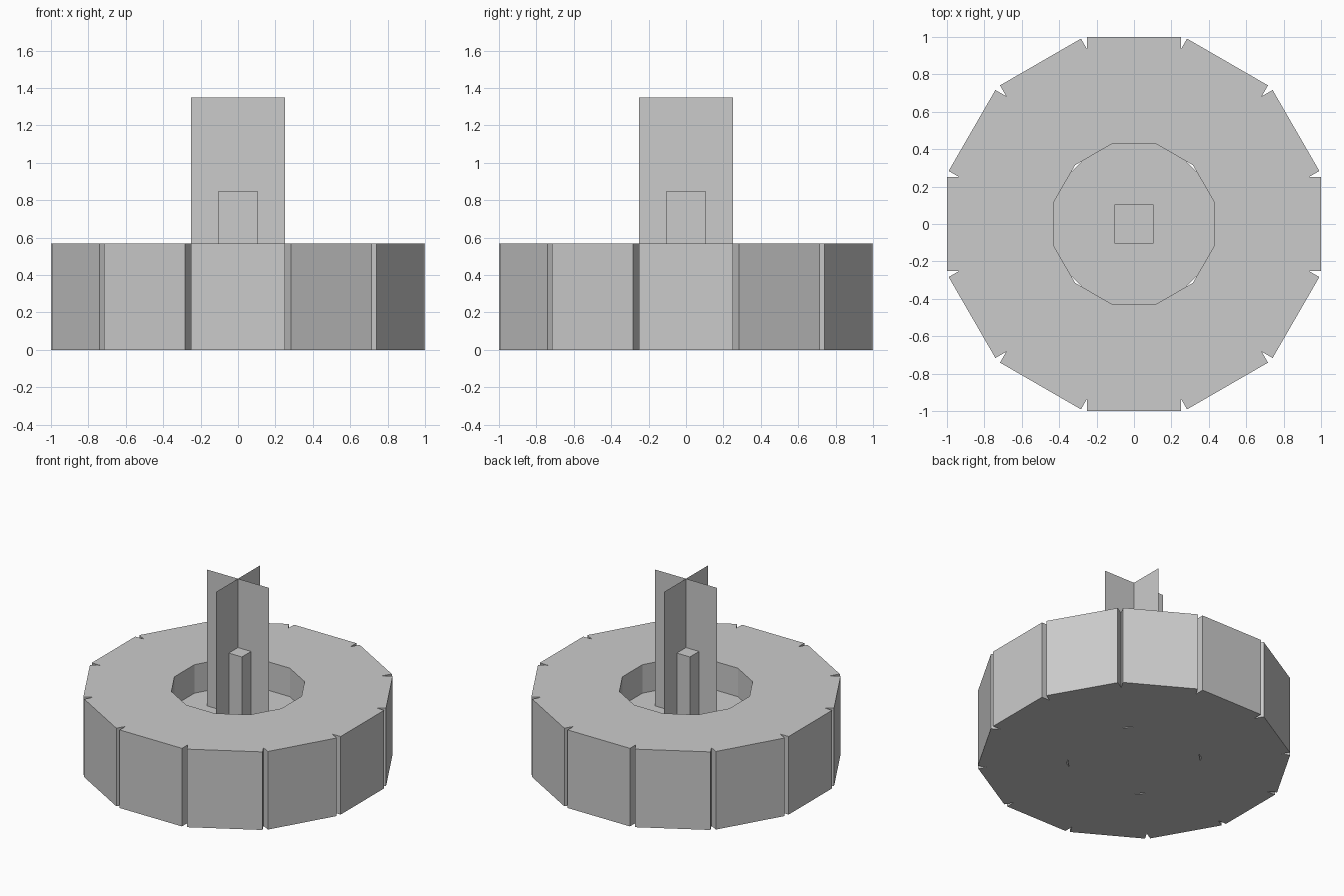
import bpy, bmesh, math
from mathutils import Matrix

if "Cube" in bpy.data.objects:
    bpy.data.objects.remove(bpy.data.objects["Cube"])

stone = bpy.data.materials.new("plain grey")
stone.diffuse_color = (0.6, 0.6, 0.6, 1)
stone.use_nodes = True
stone.node_tree.nodes["Principled BSDF"].inputs["Base Color"].default_value = stone.diffuse_color

RING_H, FLOOR_Z, HOLE = 0.567, 0.36, 0.43
T15 = math.tan(math.radians(15))


def finish(bm, name):
    mesh = bpy.data.meshes.new(name)
    bm.to_mesh(mesh)
    bm.free()
    mesh.materials.append(stone)
    obj = bpy.data.objects.new(name, mesh)
    bpy.context.collection.objects.link(obj)
    return obj


def prism(bm, outline, z0, z1, turn=0.0, open_sides=()):
    """Upright prism over a counter-clockwise outline, some sides left out."""
    rot = Matrix.Rotation(turn, 4, 'Z')
    low, high = [[bm.verts.new(rot @ Matrix.Translation((x, y, z)).translation)
                  for x, y in outline] for z in (z0, z1)]
    bm.faces.new(low[::-1])
    bm.faces.new(high)
    n = len(outline)
    for i in range(n):
        if i not in open_sides:
            j = (i + 1) % n
            bm.faces.new((low[i], low[j], high[j], high[i]))


# Ring of twelve blocks, with narrow V grooves between their outer corners
half = 0.25
groove = half / T15
block = [(-HOLE * T15, HOLE), (HOLE * T15, HOLE), (half, groove),
         (half, 1), (-half, 1), (-half, groove)]
bm = bmesh.new()
for k in range(12):
    prism(bm, block, 0, RING_H, k * math.pi / 6, open_sides=(1, 5))
bmesh.ops.remove_doubles(bm, verts=bm.verts, dist=0.0005)
finish(bm, "stone_ring")

# Eight-sided floor slab inside the ring
r = 0.433 / math.cos(math.pi / 8)
octagon = [(r * math.cos(a), r * math.sin(a))
           for a in (math.pi / 8 + i * math.pi / 4 for i in range(8))]
bm = bmesh.new()
prism(bm, octagon, 0, FLOOR_Z)
finish(bm, "floor_slab")

# Square post in the middle
s = 0.105
bm = bmesh.new()
prism(bm, [(-s, -s), (s, -s), (s, s), (-s, s)], FLOOR_Z, 0.85)
finish(bm, "centre_post")

# Two crossed upright sheets
for name, (dx, dy) in (("sheet_across", (0.25, 0)), ("sheet_along", (0, 0.25))):
    bm = bmesh.new()
    bm.faces.new([bm.verts.new(p) for p in (
        (-dx, -dy, FLOOR_Z), (dx, dy, FLOOR_Z), (dx, dy, 1.35), (-dx, -dy, 1.35))])
    finish(bm, name)
